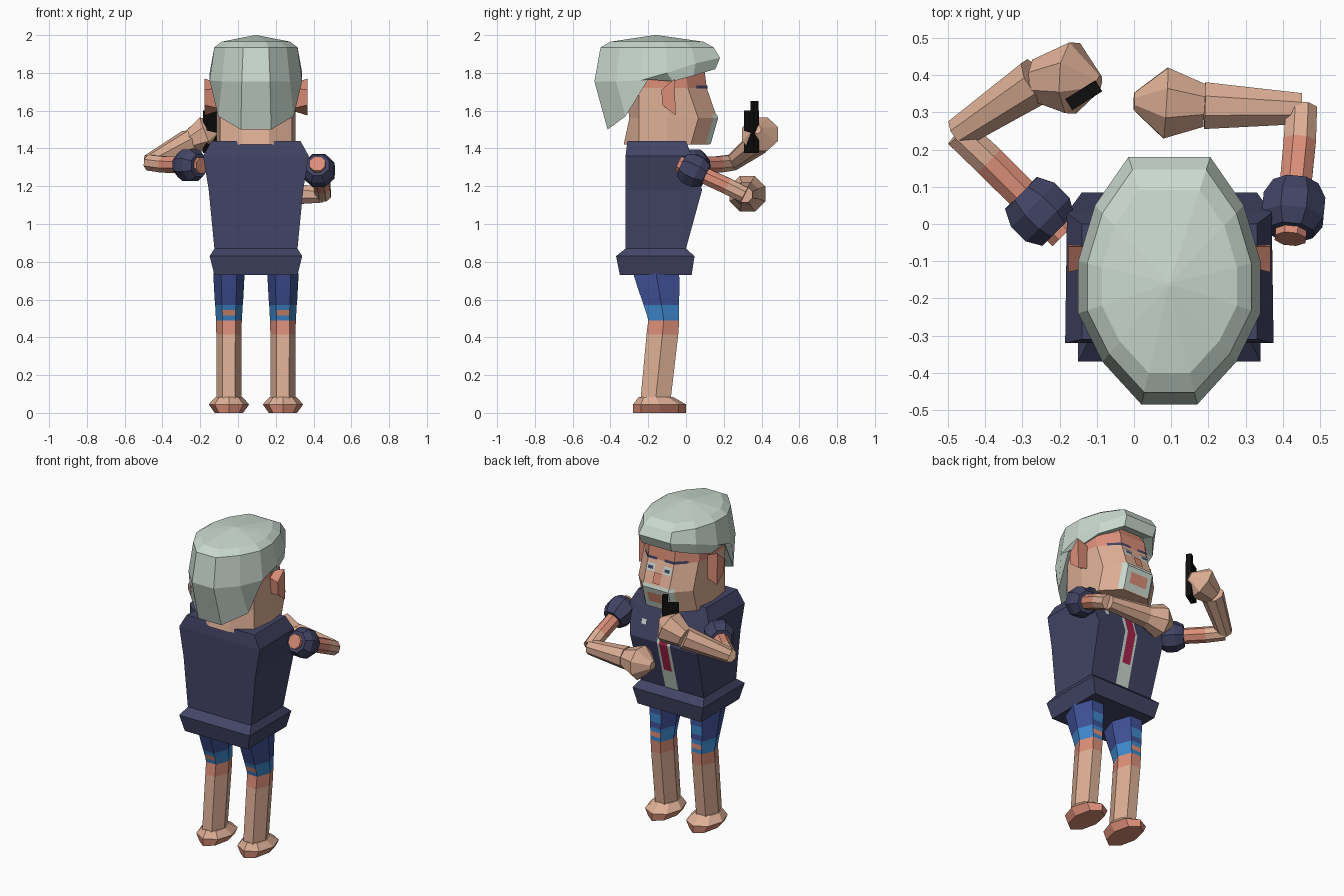
import bpy, bmesh, math
from mathutils import Vector

if "Cube" in bpy.data.objects:
    bpy.data.objects.remove(bpy.data.objects["Cube"])

def material(name, rgb):
    m = bpy.data.materials.new(name)
    lin = [(c / 255 / 12.92) if c < 11 else ((c / 255 + 0.055) / 1.055) ** 2.4 for c in rgb]
    m.diffuse_color = (*lin, 1)
    m.use_nodes = True
    m.node_tree.nodes["Principled BSDF"].inputs["Base Color"].default_value = m.diffuse_color
    return m

MATS = [material(n, c) for n, c in [
    ("navy cloth", (66, 68, 101)), ("grey green hair", (202, 217, 207)),
    ("tan skin", (222, 175, 150)), ("salmon skin", (219, 142, 120)),
    ("indigo shorts", (64, 82, 152)), ("bright blue", (62, 136, 205)),
    ("dark red", (165, 36, 78)), ("black plastic", (14, 14, 14))]]
NAVY, HAIR, TAN, SALMON, INDIGO, BLUE, RED, BLACK = range(8)
CX = 0.095  # middle of the body

def build(name, verts, faces, mats):
    me = bpy.data.meshes.new(name)
    me.from_pydata([tuple(v) for v in verts], [], faces)
    for m in MATS:
        me.materials.append(m)
    for p, k in zip(me.polygons, mats):
        p.material_index = k
    bm = bmesh.new()
    bm.from_mesh(me)
    bmesh.ops.recalc_face_normals(bm, faces=bm.faces)
    bm.to_mesh(me)
    bm.free()
    ob = bpy.data.objects.new(name, me)
    bpy.context.collection.objects.link(ob)
    return ob

def loft(name, rings, mat, caps=(True, True)):
    """Skin equal rings; mat is an index or a rule of (ring, side)."""
    rule = mat if callable(mat) else (lambda i, j: mat)
    n = len(rings[0])
    verts = [v for r in rings for v in r]
    faces, mats = [], []
    for i in range(len(rings) - 1):
        for j in range(n):
            k = (j + 1) % n
            faces.append((i * n + j, i * n + k, (i + 1) * n + k, (i + 1) * n + j))
            mats.append(rule(i, j))
    if caps[0]:
        faces.append(tuple(range(n)))
        mats.append(rule(0, 0))
    if caps[1]:
        faces.append(tuple((len(rings) - 1) * n + j for j in range(n)))
        mats.append(rule(len(rings) - 2, 0))
    return build(name, verts, faces, mats)

def both(half):
    """Mirror a half ring of (dx, y, z) about the body middle."""
    return [(CX + d, y, z) for d, y, z in half] + [(CX - d, y, z) for d, y, z in reversed(half)]

def oval(cx, cy, z, rx, ry, n):
    return [(cx + rx * math.cos(2 * math.pi * j / n), cy + ry * math.sin(2 * math.pi * j / n), z)
            for j in range(n)]

def tube(name, path, radii, n, mat):
    """Tube along a path of points, each ring square to the local direction."""
    p = [Vector(q) for q in path]
    rings = []
    for i, c in enumerate(p):
        d = (p[min(i + 1, len(p) - 1)] - p[max(i - 1, 0)]).normalized()
        u = d.cross(Vector((0, 0, 1))).normalized()
        w = u.cross(d)
        a = [2 * math.pi * (j + 0.5) / n for j in range(n)]
        rings.append([c + radii[i] * (u * math.cos(t) + w * math.sin(t)) for t in a])
    return loft(name, rings, mat)

def patch(name, mat, d0, d1, z0, z1, profile, corner=9.0):
    """Painted plate hugging a front surface given by (z, y) profile points."""
    def y_at(d, z):
        y = profile[-1][1]
        for (za, ya), (zb, yb) in zip(profile, profile[1:]):
            if za <= z <= zb:
                y = ya + (yb - ya) * (z - za) / (zb - za)
                break
        return y - max(0, abs(d) - corner) + 0.005
    xs = sorted({d0, d1} | {c for c in (-corner, corner) if d0 < c < d1})
    zs = sorted({z0, z1} | {z for z, _ in profile if z0 < z < z1})
    n = len(xs)
    verts = [(CX + d, y_at(d, z), z) for z in zs for d in xs]
    faces = [(r * n + c, r * n + c + 1, (r + 1) * n + c + 1, (r + 1) * n + c)
             for r in range(len(zs) - 1) for c in range(n - 1)]
    build(name, verts, faces, [mat] * len(faces))

# Jacket with shoulder slope, belly and flared hem
def box_ring(z, back, front, hb, hf):
    return both([(hf, front, z), (hb, back, z)])
loft("jacket", [box_ring(0.73, -0.35, 0.03, 0.22, 0.22), box_ring(0.83, -0.37, 0.045, 0.245, 0.245),
                box_ring(0.87, -0.32, 0.0, 0.22, 0.22), box_ring(1.18, -0.32, 0.085, 0.25, 0.235),
                box_ring(1.36, -0.32, 0.03, 0.28, 0.275), box_ring(1.44, -0.31, 0.0, 0.235, 0.235)], NAVY)
BELLY = [(0.87, 0.0), (1.18, 0.085), (1.36, 0.03), (1.44, 0.0)]
patch("shirt", HAIR, -0.045, 0.045, 0.872, 1.44, BELLY)
patch("tie", RED, -0.028, 0.028, 1.0, 1.36, [(z, y + 0.003) for z, y in BELLY])
patch("pocket_square", HAIR, 0.14, 0.17, 1.26, 1.29, BELLY)

# Head: front width and depth per height
FACE = [(1.42, 0.125), (1.56, 0.165), (1.72, 0.11), (1.8, 0.1), (1.9, 0.04)]
def head_ring(z, f, s, back):
    return both([(0.09 * s, f, z), (0.19 * s, f - 0.1, z), (0.21 * s, -0.1, z),
                 (0.19 * s, -0.25, z), (0.07 * s, back, z)])
loft("head", [head_ring(z, f, s, b) for (z, f), s, b in
              zip(FACE, (1, 1, 1, 1, 0.8), (-0.33, -0.3, -0.32, -0.33, -0.3))],
     lambda i, j: SALMON if i >= 2 else TAN)
patch("beard", HAIR, -0.115, 0.115, 1.425, 1.58, FACE, 0.09)
FACE2 = [(z, y + 0.003) for z, y in FACE]
patch("mouth", SALMON, -0.06, 0.06, 1.465, 1.53, FACE2, 0.09)
patch("nose", SALMON, -0.025, 0.025, 1.59, 1.65, FACE2, 0.09)
for s, side in ((-1, "left"), (1, "right")):
    for part, mat, a, b, z0, z1, prof in (
            ("eye", HAIR, 0.03, 0.085, 1.652, 1.695, FACE),
            ("pupil", NAVY, 0.04, 0.075, 1.664, 1.682, FACE2),
            ("eyebrow", NAVY, 0.025, 0.15, 1.718, 1.734, FACE)):
        patch(part + "_" + side, mat, min(s * a, s * b), max(s * a, s * b), z0, z1, prof, 0.09)
    # Ear, wider towards the outside
    loft("ear_" + side, [[(CX + s * x, y, z) for y, z in pts] for x, pts in (
        (0.19, ((-0.06, 1.6), (-0.1, 1.61), (-0.11, 1.72), (-0.06, 1.74))),
        (0.272, ((-0.055, 1.575), (-0.09, 1.57), (-0.135, 1.66), (-0.12, 1.72), (-0.06, 1.77))[:1]
         + ((-0.125, 1.63), (-0.13, 1.71), (-0.06, 1.77))))], SALMON)

# Hair: cap with a raised fringe and a long back
OUT = [(0.11, 0.18), (0.2, 0.05), (0.245, -0.1), (0.245, -0.24), (0.18, -0.37), (0.075, -0.485)]
def scaled(s, zs):
    return both([(d * s, -0.16 + (y + 0.16) * s, z) for (d, y), z in zip(OUT, zs)])
rim = (1.88, 1.85, 1.8, 1.76, 1.755, 1.755)
low = both([(0.105, 0.155, 1.82), (0.2, 0.04, 1.785), (0.225, -0.07, 1.755),
            (0.225, -0.2, 1.765), (0.2, -0.32, 1.57), (0.08, -0.415, 1.5)])
loft("hair", [scaled(0.02, [2.0] * 6), scaled(0.74, [1.965] * 6), scaled(0.9, [1.935] * 6),
              scaled(1, rim), low, scaled(0.76, (1.83, 1.8, 1.77, 1.78, 1.62, 1.55))],
     HAIR, (True, False))

# Legs with shorts, bare shins and feet
LEG = [(0.74, 0.083, -0.158, 0.122), (0.66, 0.079, -0.145, 0.11), (0.605, 0.076, -0.136, 0.1),
       (0.57, 0.073, -0.13, 0.094), (0.545, 0.071, -0.126, 0.09), (0.515, 0.07, -0.121, 0.085),
       (0.49, 0.068, -0.118, 0.082), (0.415, 0.067, -0.125, 0.084), (0.08, 0.066, -0.16, 0.08)]
def leg_colour(i, j):
    if i == 4 and j in (1, 4):
        return SALMON          # torn patch
    if i == 1 and j == 1:
        return BLUE            # worn front patch
    return INDIGO if i < 3 else BLUE if i < 6 else SALMON if i == 6 else TAN
for s, side in ((-1, "left"), (1, "right")):
    x = CX + s * 0.143
    loft("leg_" + side, [oval(x, cy, z, rx, ry / math.sin(math.pi / 3), 6) for z, rx, cy, ry in LEG],
         leg_colour)
    loft("foot_" + side, [oval(x, -0.14, 0, 0.075, 0.14, 8), oval(x, -0.14, 0.045, 0.107, 0.14, 8),
                          oval(x, -0.16, 0.085, 0.07, 0.09, 8)],
         lambda i, j: SALMON if i == 0 else TAN)

# Arms: upper arm, sleeve, forearm and mitten hand
ARMS = {
    "right": ((0.42, -0.04, 1.32), (0.445, 0.22, 1.2), (0.45, 0.31, 1.155),
              (0.19, 0.318, 1.16), (0.085, 0.325, 1.16), (0.0, 0.33, 1.165)),
    "left": ((-0.19, -0.03, 1.31), (-0.39, 0.17, 1.315), (-0.47, 0.245, 1.325),
             (-0.26, 0.385, 1.435), (-0.165, 0.392, 1.475), (-0.095, 0.375, 1.5))}
for side, (sh, mid, elbow, wrist, palm, tip) in ARMS.items():
    tube("upper_arm_" + side, (sh, mid, elbow), (0.045, 0.047, 0.045), 8,
         lambda i, j: SALMON if i == 0 else TAN)
    tube("forearm_" + side, (elbow, wrist), (0.045, 0.068), 8, TAN)
    tube("hand_" + side, (wrist, palm, tip), (0.062, 0.103, 0.025), 8, TAN)
    a, d = Vector(sh), (Vector(mid) - Vector(sh)).normalized()
    tube("sleeve_" + side, (a + d * 0.02, a + d * 0.06, a + d * 0.115, a + d * 0.16),
         (0.065, 0.09, 0.09, 0.066), 8, NAVY)

# Handset with a short aerial
def block(name, cx, cy, z0, z1, w, t):
    u, v = Vector((0.85, 0.53, 0)), Vector((0.53, -0.85, 0))
    rings = [[Vector((cx, cy, z)) + u * a * w / 2 + v * b * t / 2
              for a, b in ((-1, -1), (1, -1), (1, 1), (-1, 1))] for z in (z0, z1)]
    loft(name, rings, BLACK)
block("handset", -0.135, 0.346, 1.375, 1.6, 0.095, 0.035)
block("aerial", -0.108, 0.363, 1.6, 1.65, 0.03, 0.032)
